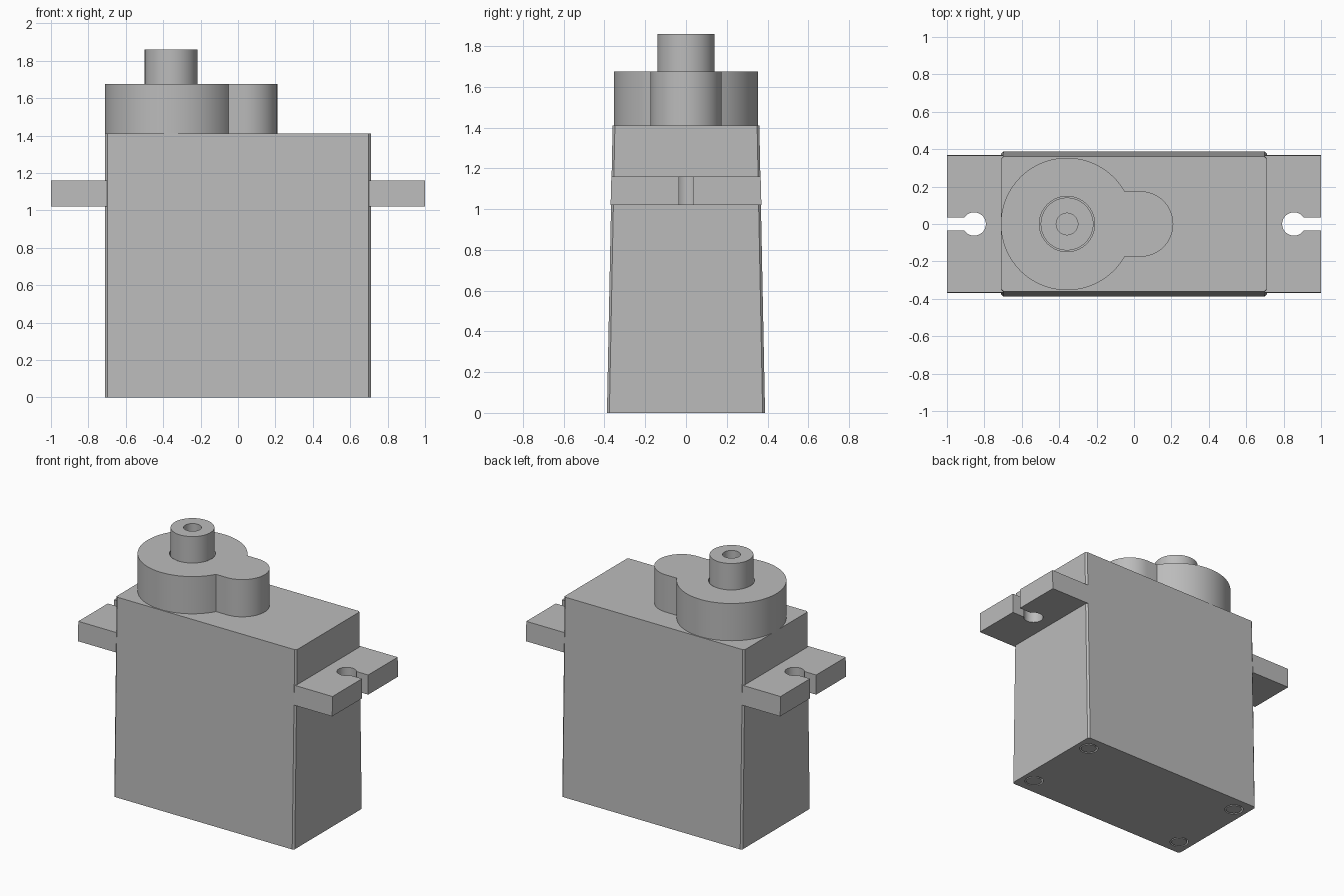
import bpy
import bmesh
import math

cube = bpy.data.objects.get("Cube")
if cube:
    bpy.data.objects.remove(cube, do_unlink=True)

grey = bpy.data.materials.new("plain grey plastic")
grey.use_nodes = True
colour = (0.5, 0.5, 0.5, 1)
grey.diffuse_color = colour
grey.node_tree.nodes["Principled BSDF"].inputs["Base Color"].default_value = colour


def arc(cx, cy, r, start, end, steps):
    """Points on an arc, angles in degrees."""
    angles = [math.radians(start + (end - start) * i / steps) for i in range(steps + 1)]
    return [(cx + r * math.cos(a), cy + r * math.sin(a)) for a in angles]


def circle(cx, cy, r, steps=64):
    return arc(cx, cy, r, 0, 360, steps)[:-1]


def prism(name, outlines, z0, z1, taper=1.0):
    """Extrude outlines from z0 to z1, narrowing the top along y."""
    bm = bmesh.new()
    for outline in outlines:
        low = [bm.verts.new((x, y, z0)) for x, y in outline]
        high = [bm.verts.new((x, y * taper, z1)) for x, y in outline]
        bm.faces.new(low[::-1])
        bm.faces.new(high)
        for i in range(len(low)):
            j = (i + 1) % len(low)
            bm.faces.new((low[i], low[j], high[j], high[i]))
    bmesh.ops.recalc_face_normals(bm, faces=bm.faces)
    mesh = bpy.data.meshes.new(name)
    bm.to_mesh(mesh)
    bm.free()
    mesh.materials.append(grey)
    obj = bpy.data.objects.new(name, mesh)
    bpy.context.collection.objects.link(obj)
    return obj


def activate(obj):
    bpy.ops.object.select_all(action="DESELECT")
    obj.select_set(True)
    bpy.context.view_layer.objects.active = obj


def cut(obj, outlines, z0, z1):
    """Subtract a prism, then discard it."""
    cutter = prism("cutter", outlines, z0, z1)
    cutter.hide_render = True
    mod = obj.modifiers.new("cut", "BOOLEAN")
    mod.operation = "DIFFERENCE"
    mod.solver = "EXACT"
    mod.object = cutter
    activate(obj)
    bpy.ops.object.modifier_apply(modifier=mod.name)
    bpy.data.objects.remove(cutter, do_unlink=True)


def smooth(obj):
    activate(obj)
    bpy.ops.object.shade_smooth_by_angle(angle=math.radians(30))


# Tapered housing with narrow corner chamfers and four screw recesses
W, D, C = 0.71, 0.388, 0.012
housing = prism("housing", [[(W - C, -D), (W, C - D), (W, D - C), (W - C, D),
                             (C - W, D), (-W, D - C), (-W, C - D), (C - W, -D)]],
                0, 1.41, 0.36 / D)
corners = [(sx * 0.617, sy * 0.277) for sx in (-1, 1) for sy in (-1, 1)]
cut(housing, [circle(x, y, 0.06, 32) for x, y in corners], -0.1, 0.04)
smooth(housing)
smooth(prism("bottom_screws", [circle(x, y, 0.05, 32) for x, y in corners], 0, 0.05))

# Mounting ears with keyhole slots, mirrored across x
hole_x, hole_r, slot = 0.855, 0.063, 0.035
a = math.degrees(math.asin(slot / hole_r))
ear = [(0.70, -0.37), (1, -0.37), (1, -slot)]
ear += arc(hole_x, 0, hole_r, -a, a - 360, 40)
ear += [(1, slot), (1, 0.37), (0.70, 0.37)]
ears = prism("mounting_ears", [ear], 1.02, 1.16, 0.99)
ears.modifiers.new("mirror", "MIRROR")
smooth(ears)

# Gear cover: large round joined to a small rounded lobe
cx, big, small, lobe_x = -0.358, 0.354, 0.175, 0.035
b = math.degrees(math.asin(small / big))
cover = prism("gear_cover", [arc(cx, 0, big, b, 360 - b, 72)
                             + arc(lobe_x, 0, small, -90, 90, 32)], 1.405, 1.675)
cut(cover, [circle(cx, 0, 0.148)], 1.5, 1.8)
smooth(cover)

# Output shaft with a screw bore
shaft = prism("output_shaft", [circle(cx, 0, 0.141)], 1.45, 1.86)
cut(shaft, [circle(cx, 0, 0.058, 32)], 1.6, 1.95)
smooth(shaft)
